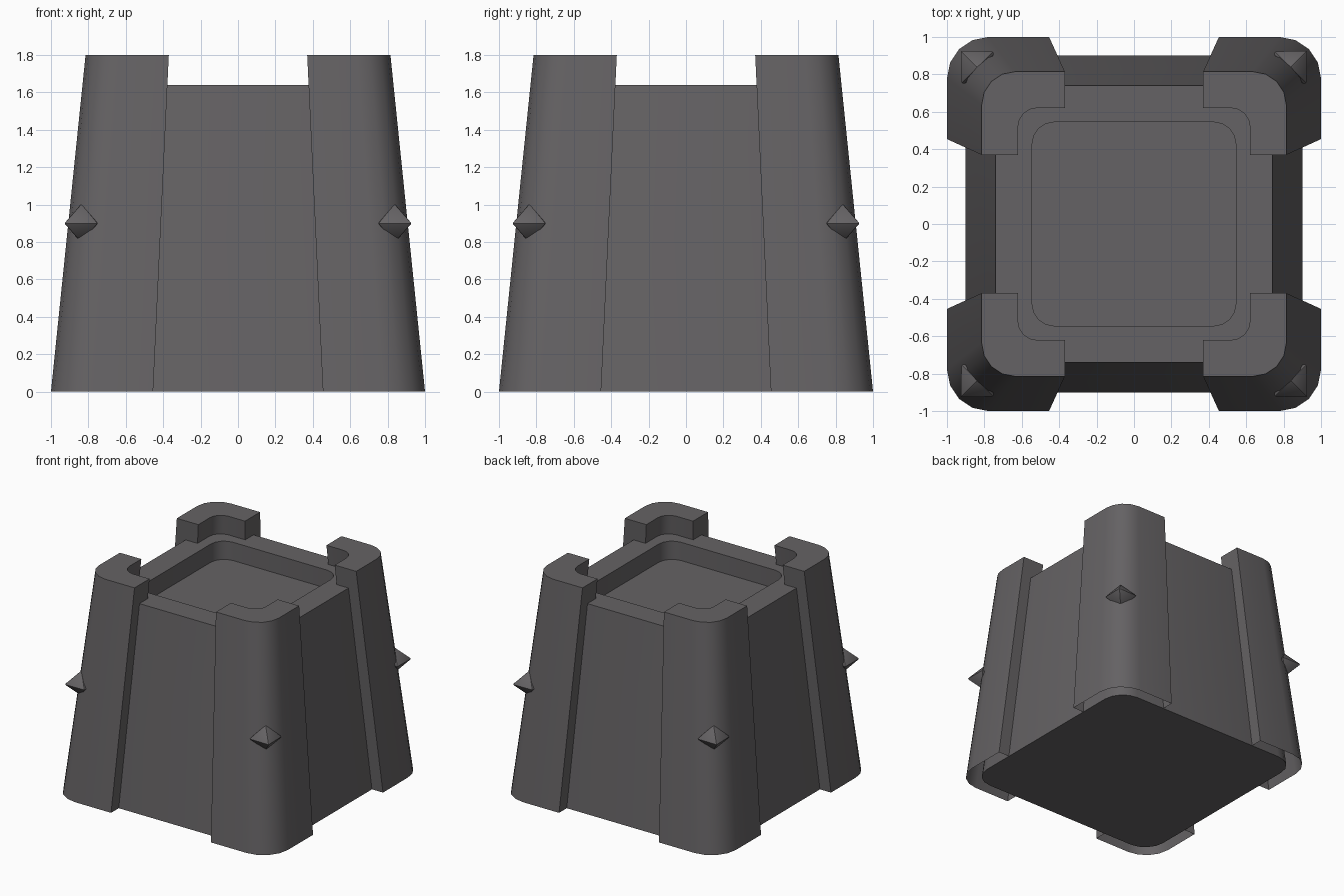
import bpy, bmesh, math
from mathutils import Vector

if "Cube" in bpy.data.objects:
    bpy.data.objects.remove(bpy.data.objects["Cube"])

stone = bpy.data.materials.new("dark grey")
stone.diffuse_color = (0.13, 0.123, 0.128, 1)
stone.use_nodes = True
stone.node_tree.nodes["Principled BSDF"].inputs["Base Color"].default_value = stone.diffuse_color


def finish(name, bm):
    """Fix normals, smooth only shallow edges and make the object."""
    bmesh.ops.recalc_face_normals(bm, faces=bm.faces)
    for f in bm.faces:
        f.smooth = True
    for e in bm.edges:
        e.smooth = e.is_manifold and e.calc_face_angle(0) < math.radians(30)
    me = bpy.data.meshes.new(name)
    bm.to_mesh(me)
    bm.free()
    me.materials.append(stone)
    ob = bpy.data.objects.new(name, me)
    bpy.context.collection.objects.link(ob)
    return ob


def arc(c, r, a0, a1, n=4):
    """Points of a circular arc about (c, c), angles in degrees."""
    return [(c + r * math.cos(math.radians(a0 + (a1 - a0) * i / n)),
             c + r * math.sin(math.radians(a0 + (a1 - a0) * i / n)))
            for i in range(n + 1)]


def turn(p, k):
    """Quarter turns about the z axis."""
    x, y = p[0], p[1]
    for _ in range(k):
        x, y = -y, x
    return x, y


def rounded_square(h, r):
    return [turn(p, k) for k in range(4) for p in arc(h - r, r, 0, 90)]


def loft(rings, cap_bottom=True, cap_top=True):
    """Bridge (points, z) rings from first to last."""
    bm = bmesh.new()
    vs = [[bm.verts.new((x, y, z)) for x, y in pts] for pts, z in rings]
    for a, b in zip(vs, vs[1:]):
        for i in range(len(a)):
            j = (i + 1) % len(a)
            bm.faces.new((a[i], a[j], b[j], b[i]))
    if cap_bottom:
        bm.faces.new(vs[0])
    if cap_top:
        bm.faces.new(vs[-1])
    return bm


# Tapered body with a recessed top
finish("body", loft([
    (rounded_square(0.90, 0.18), 0),
    (rounded_square(0.74, 0.15), 1.64),
    (rounded_square(0.545, 0.12), 1.64),
    (rounded_square(0.545, 0.12), 1.49)]))

# L-shaped corner guards, open underneath, and their spikes
section = ([(0.815, 0.37)] + arc(0.635, 0.18, 0, 90) + [(0.37, 0.815), (0.37, 0.62)]
           + arc(0.52, 0.10, 90, 0) + [(0.62, 0.37)])
flare = 1 / 0.815
for k in range(4):
    top = [turn(p, k) for p in section]
    bottom = [(x * flare, y * flare) for x, y in top]
    finish(f"corner_guard_{k + 1}", loft([(bottom, 0), (top, 1.8)], cap_bottom=False))

    # Four-sided pointed stud facing out along the diagonal
    bm = bmesh.new()
    c, w, h = 0.837, 0.088, 0.105
    ring = [bm.verts.new((*turn((c + dx, c - dx), k), 0.9 + dz))
            for dx, dz in ((w, 0), (0, h), (-w, 0), (0, -h))]
    for tip_at in (0.928, 0.76):
        tip = bm.verts.new((*turn((tip_at, tip_at), k), 0.9))
        for i in range(4):
            bm.faces.new((ring[i], ring[(i + 1) % 4], tip))
    bmesh.ops.recalc_face_normals(bm, faces=bm.faces)
    bmesh.ops.bevel(bm, geom=bm.edges[:], offset=0.006, segments=2,
                    profile=0.5, affect='EDGES')
    finish(f"corner_stud_{k + 1}", bm)
